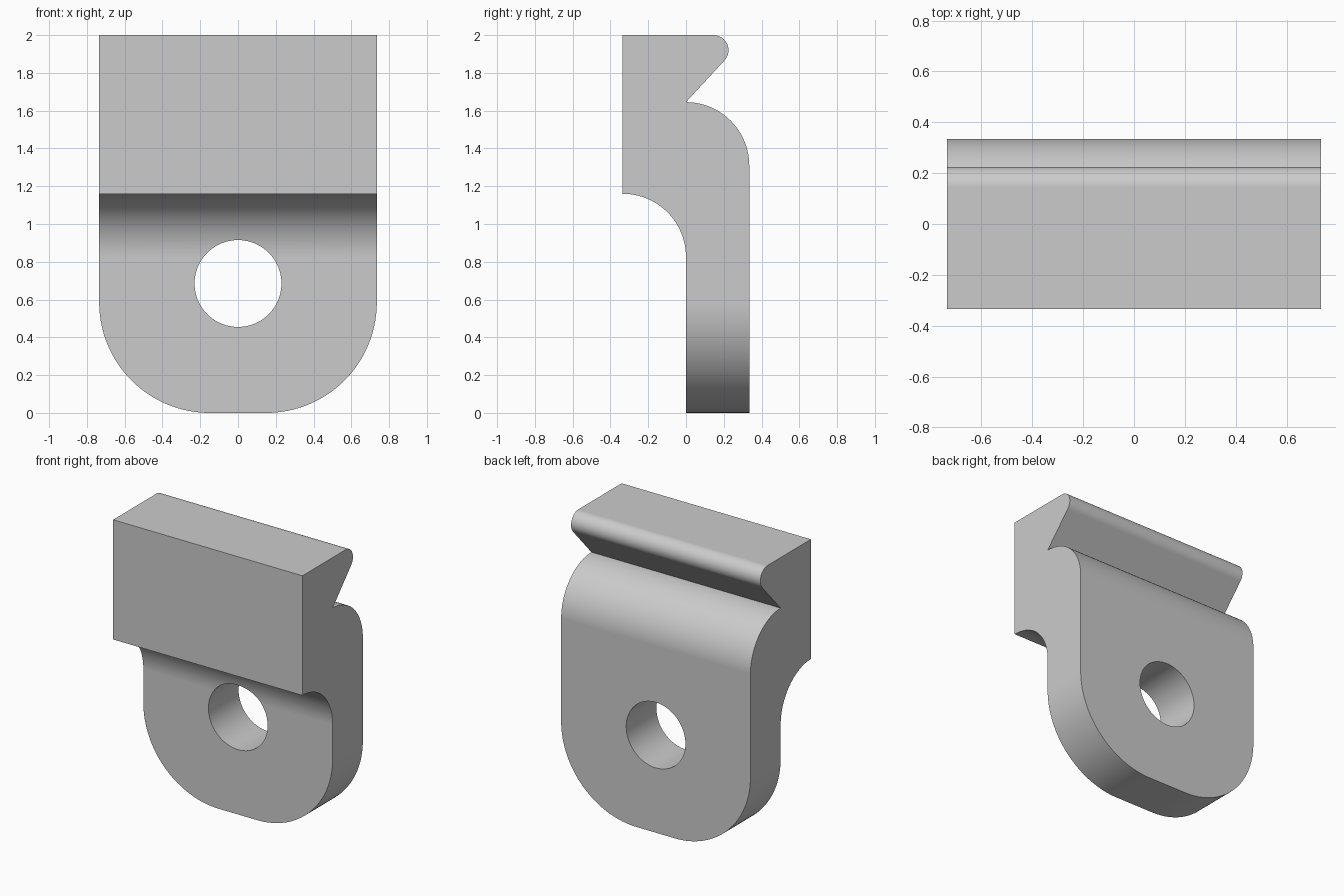
import bpy, bmesh, math
from mathutils import Vector

if "Cube" in bpy.data.objects:
    bpy.data.objects.remove(bpy.data.objects["Cube"], do_unlink=True)

HALF_W, R, CORNER = 0.735, 0.335, 0.585

grey = bpy.data.materials.new("plain grey")
grey.use_nodes = True
grey.diffuse_color = (0.6, 0.6, 0.6, 1)
grey.node_tree.nodes["Principled BSDF"].inputs["Base Color"].default_value = grey.diffuse_color


def arc(cx, cz, r, start, end, steps=24):
    """Points along an arc, angles in degrees."""
    angles = [math.radians(start + (end - start) * i / steps) for i in range(steps + 1)]
    return [(cx + r * math.cos(a), cz + r * math.sin(a)) for a in angles]


def prism(name, points, place, depth):
    """Extrude a closed 2D outline along the depth vector."""
    bm = bmesh.new()
    face = bm.faces.new([bm.verts.new(place(u, v)) for u, v in points])
    grown = bmesh.ops.extrude_face_region(bm, geom=[face])["geom"]
    verts = [g for g in grown if isinstance(g, bmesh.types.BMVert)]
    bmesh.ops.translate(bm, verts=verts, vec=Vector(depth))
    bmesh.ops.recalc_face_normals(bm, faces=bm.faces)
    mesh = bpy.data.meshes.new(name)
    bm.to_mesh(mesh)
    bm.free()
    mesh.materials.append(grey)
    obj = bpy.data.objects.new(name, mesh)
    bpy.context.collection.objects.link(obj)
    return obj


# Side profile: top block with hooked lip, curved shoulder and thin lower tab
profile = [(-R, 2)]
profile += arc(0.145, 1.92, 0.08, 90, -45, 16)
profile += arc(0, 1.645 - R, R, 90, 0)
profile += [(R, 0), (0, 0)]
profile += arc(-R, 1.16 - R, R, 0, 90)
bracket = prism("bracket", profile, lambda y, z: (-HALF_W, y, z), (2 * HALF_W, 0, 0))

# Front outline: rounded lower corners, oversized above and at the sides' ends
inner = HALF_W - CORNER
outline = arc(-inner, CORNER, CORNER, 180, 270, 32) + arc(inner, CORNER, CORNER, 270, 360, 32)
outline += [(HALF_W, 0.7), (1, 0.7), (1, 2.5), (-1, 2.5), (-1, 0.7), (-HALF_W, 0.7)]
front = lambda x, z: (x, -1, z)
corner_cutter = prism("corner_cutter", outline, front, (0, 2, 0))

# Bolt hole
hole_cutter = prism("hole_cutter", arc(0, 0.685, 0.23, 0, 360, 64)[:-1], front, (0, 2, 0))

bpy.context.view_layer.objects.active = bracket
bracket.select_set(True)
for cutter, operation in ((corner_cutter, "INTERSECT"), (hole_cutter, "DIFFERENCE")):
    mod = bracket.modifiers.new(cutter.name, "BOOLEAN")
    mod.operation, mod.solver, mod.object = operation, "EXACT", cutter
    bpy.ops.object.modifier_apply(modifier=mod.name)
    bpy.data.objects.remove(cutter, do_unlink=True)

# Smooth curves, crisp edges, flat large faces
bpy.ops.object.shade_smooth_by_angle(angle=math.radians(25))
normals = bracket.modifiers.new("even_normals", "WEIGHTED_NORMAL")
normals.keep_sharp = True
